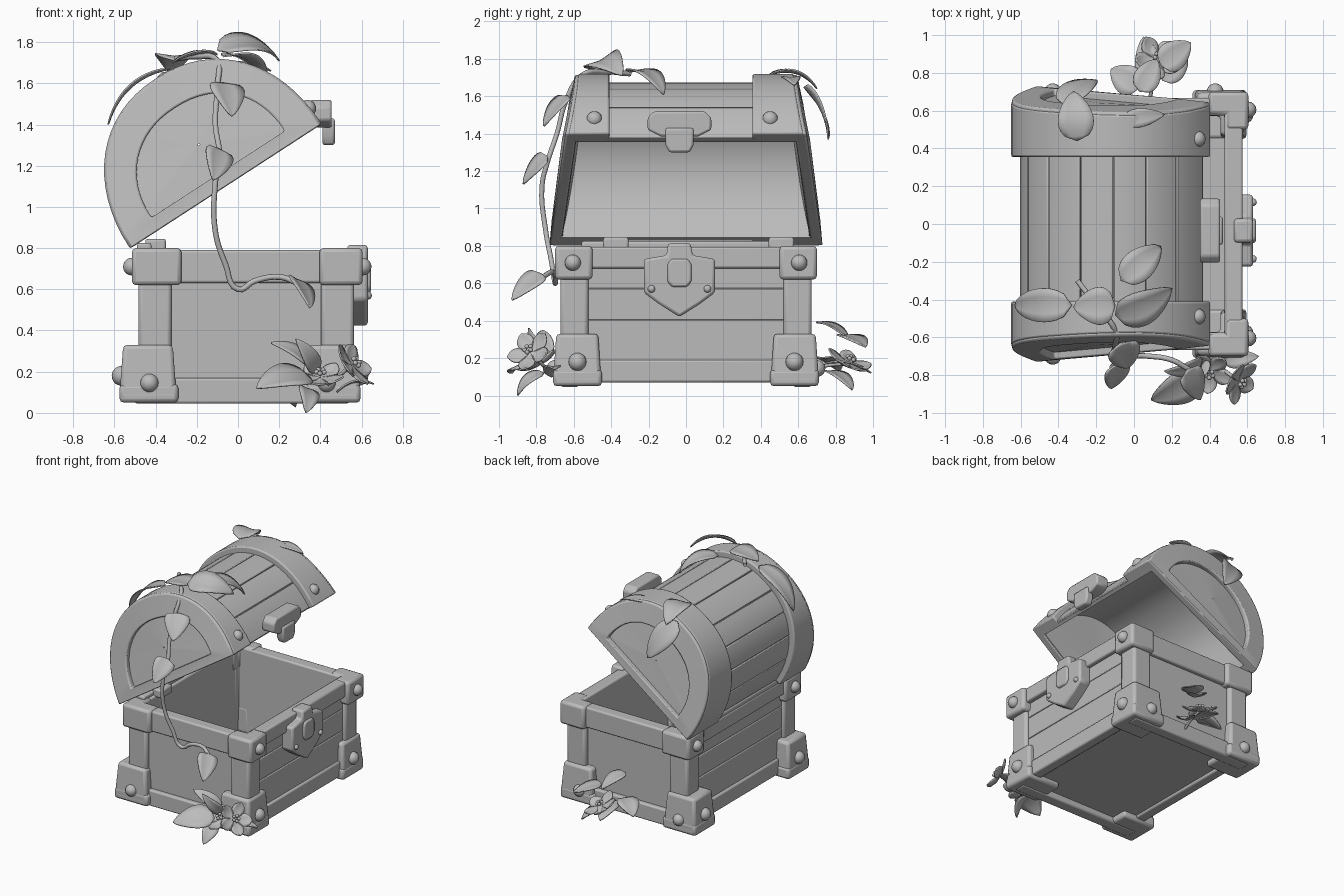
import bpy, bmesh, math
from mathutils import Vector

cube = bpy.data.objects.get("Cube")
if cube:
    bpy.data.objects.remove(cube, do_unlink=True)

grey = bpy.data.materials.new("plain grey")
grey.use_nodes = True
SHADE = (0.5, 0.5, 0.5, 1)
grey.diffuse_color = SHADE
grey.node_tree.nodes["Principled BSDF"].inputs["Base Color"].default_value = SHADE


def finish(name, bm, bevel=0.0, thick=0.0, angle=35):
    bmesh.ops.recalc_face_normals(bm, faces=bm.faces)
    mesh = bpy.data.meshes.new(name)
    bm.to_mesh(mesh)
    bm.free()
    mesh.materials.append(grey)
    ob = bpy.data.objects.new(name, mesh)
    bpy.context.collection.objects.link(ob)
    bpy.ops.object.select_all(action='DESELECT')
    ob.select_set(True)
    bpy.context.view_layer.objects.active = ob
    bpy.ops.object.shade_smooth_by_angle(angle=math.radians(angle))
    if thick:
        mod = ob.modifiers.new("thickness", 'SOLIDIFY')
        mod.thickness, mod.offset = thick, 0
    if bevel:
        mod = ob.modifiers.new("soft edges", 'BEVEL')
        mod.width, mod.segments = bevel, 2
    return ob


def prism(name, pts, axis, a, b, bevel=0.012, top=1.0):
    """Extrude a 2D outline along x or z; top scales the far end."""
    bm = bmesh.new()
    centre = Vector((sum(p[0] for p in pts), sum(p[1] for p in pts))) / len(pts)
    rows = []
    for h, s in ((a, 1), (b, top)):
        flat = [centre + (Vector(p) - centre) * s for p in pts]
        rows.append([bm.verts.new((h, p.x, p.y) if axis == 'x' else (p.x, p.y, h)) for p in flat])
    for row in rows:
        bm.faces.new(row)
    for i in range(len(pts)):
        j = (i + 1) % len(pts)
        bm.faces.new((rows[0][i], rows[0][j], rows[1][j], rows[1][i]))
    return finish(name, bm, bevel)


def box(name, x0, x1, y0, y1, z0, z1, bevel=0.012):
    return prism(name, [(x0, y0), (x1, y0), (x1, y1), (x0, y1)], 'z', z0, z1, bevel)


def ball(name, centre, radius):
    bm = bmesh.new()
    bmesh.ops.create_uvsphere(bm, u_segments=16, v_segments=10, radius=radius)
    bmesh.ops.translate(bm, verts=bm.verts, vec=centre)
    return finish(name, bm, angle=80)


# Chest body: floor, linings, boards and rails
CX = 0.04
box("floor", -0.46, 0.54, -0.63, 0.63, 0.09, 0.13, 0)
for s, side in ((-1, "back"), (1, "front")):
    xa, xb = sorted((CX + s * 0.44, CX + s * 0.46))
    box(side + "_lining", xa, xb, -0.6, 0.6, 0.1, 0.76, 0)
    for z0, z1 in ((0.12, 0.4), (0.403, 0.57), (0.573, 0.72)):
        xa, xb = sorted((CX + s * 0.455, CX + s * 0.5))
        box(side + "_board", xa, xb, -0.62, 0.62, z0, z1, 0.006)
    xa, xb = sorted((CX + s * 0.44, CX + s * 0.535))
    box(side + "_top_rail", xa, xb, -0.6, 0.6, 0.68, 0.795)
    xa, xb = sorted((CX + s * 0.44, CX + s * 0.52))
    box(side + "_bottom_rail", xa, xb, -0.6, 0.6, 0.07, 0.19)
for s, side in ((-1, "right"), (1, "left")):
    ya, yb = sorted((s * 0.575, s * 0.635))
    box(side + "_wall", -0.44, 0.52, ya, yb, 0.1, 0.72)
    ya, yb = sorted((s * 0.575, s * 0.668))
    box(side + "_top_rail", -0.46, 0.54, ya, yb, 0.63, 0.79)
    box(side + "_bottom_rail", -0.5, 0.54, ya, yb, 0.045, 0.17)


# Corner posts and brackets, with round nails
def corner(name, sx, sy, cx, hx, hy, run_x, run_y, wall, z0, z1, top=1.0):
    outline = [(0, 0), (run_x, 0), (run_x, wall), (wall, wall), (wall, run_y), (0, run_y)]
    prism(name, [(cx + sx * (hx - u), sy * (hy - v)) for u, v in outline],
          'z', z0, z1, 0.02, top)


for sx in (-1, 1):
    for sy in (-1, 1):
        corner("corner_post", sx, sy, CX, 0.523, 0.672, 0.16, 0.15, 0.085, 0.2, 0.68)
        corner("top_bracket", sx, sy, 0.045, 0.56, 0.7, 0.24 if sx < 0 else 0.21, 0.2,
               0.12, 0.62, 0.8)
        xa, xb = sorted((0.01 + sx * 0.585, 0.01 + sx * 0.3))
        ya, yb = sorted((sy * 0.71, sy * 0.45))
        box("foot_pad", xa, xb, ya, yb, 0.05, 0.14, 0.02)
        corner("foot_bracket", sx, sy, 0.01, 0.587, 0.712, 0.28, 0.26, 0.14, 0.06, 0.33, 0.86)
        ball("top_nail", (0.045 + sx * 0.56, sy * 0.605, 0.71), 0.043)
        ball("foot_nail", (0.01 + sx * 0.575, sy * 0.58, 0.18), 0.048)
        ball("foot_side_nail", (sx * 0.43, sy * 0.7, 0.145), 0.045)

# Lid, built in a tilted frame: u along the opening, v away from it
TILT = math.radians(33)


def place(u, v, y):
    if abs(y) > 0.45:                      # the ends lean inward
        y -= math.copysign(0.18 * v + 0.065 * u ** 3, y)
    return Vector((-0.52 + u * math.cos(TILT) - v * math.sin(TILT), y,
                   0.8 + u * math.sin(TILT) + v * math.cos(TILT)))


def arc(inset, t0=0.0, t1=1.0, n=32):
    pts = []
    for i in range(n + 1):
        a = math.pi * (t0 + (t1 - t0) * i / n)
        c, s = math.cos(a), max(math.sin(a), 0)
        pts.append((0.55 - (0.555 - inset) * math.copysign(abs(c) ** 0.92, c),
                    (0.625 - inset) * s ** 0.92))
    return pts[::-1]


def scaled(pts, along, up, lift):
    return [(0.55 + (u - 0.55) * along, lift + v * up) for u, v in pts]


def shell(name, outer, inner, y0, y1, closed=False, bevel=0.01):
    """Solid between two outlines, from y0 to y1."""
    bm = bmesh.new()
    rings = [[bm.verts.new(place(u, v, y)) for u, v in loop]
             for loop, y in ((outer, y0), (outer, y1), (inner, y1), (inner, y0))]
    n = len(outer)
    for i in range(n if closed else n - 1):
        j = (i + 1) % n
        for a in range(4):
            b = (a + 1) % 4
            bm.faces.new((rings[a][i], rings[a][j], rings[b][j], rings[b][i]))
    if not closed:
        for i in (0, n - 1):
            bm.faces.new([r[i] for r in rings])
    return finish(name, bm, bevel)


PLANKS = 9
for k in range(PLANKS):
    t0, t1 = (k + 0.015) / PLANKS, (k + 0.985) / PLANKS
    shell("lid_plank", arc(0.045, t0, t1, 6), arc(0.085, t0, t1, 6), -0.44, 0.44, bevel=0.006)
shell("lid_lining", arc(0.06), arc(0.085), -0.67, 0.67, bevel=0)
whole = arc(0.004)
for s, side, inner_y in ((-1, "right", 0.41), (1, "left", 0.355)):
    shell(side + "_lid_band", arc(0), arc(0.085), s * inner_y, s * 0.715)
    shell(side + "_lid_end_rim", whole, scaled(whole, 0.7, 0.62, 0.07),
          s * 0.67, s * 0.73, True)
    shell(side + "_lid_end_panel", scaled(whole, 0.95, 0.95, 0.01),
          scaled(whole, 0.01, 0.01, 0.24), s * 0.665, s * 0.695, True, 0)
    u, v = arc(0.012, 0.955, 0.955, 1)[0]
    ball("lid_nail", place(u, v, s * 0.45) + Vector((0, 0.0 if s > 0 else -0.04, 0)), 0.042)
    hinge_y = 0.51 if s > 0 else -0.375
    box(side + "_hinge", -0.45, -0.35, hinge_y - 0.068, hinge_y + 0.068, 0.78, 0.845)
box("hinge_rail", -0.49, -0.42, -0.56, 0.56, 0.77, 0.825)

# Lid latch and lock plate
MID = -0.035


def mirrored(half):
    return [(MID + y, z) for y, z in half] + [(MID - y, z) for y, z in reversed(half)]


prism("lid_latch", mirrored([(0.1, 1.385), (0.17, 1.42), (0.17, 1.485), (0.135, 1.52)]),
      'x', 0.35, 0.455, 0.012)
prism("latch_hasp", mirrored([(0.055, 1.3), (0.075, 1.34), (0.075, 1.43)]), 'x', 0.41, 0.47)
shield = [(0.11, 0.49), (0.19, 0.55), (0.19, 0.73), (0.07, 0.75), (0.06, 0.815)]
prism("lock_plate", [(MID, 0.42)] + mirrored(shield), 'x', 0.53, 0.63, 0.015)
prism("lock_boss", mirrored([(0.04, 0.58), (0.065, 0.61), (0.065, 0.7), (0.045, 0.73)]),
      'x', 0.6, 0.645)
for s in (-1, 1):
    ball("lock_rivet", (0.63, MID + s * 0.15, 0.57), 0.02)


# Plants: curved leaves, vine tubes and flowers
def leaf(name, base, tip, width, up, bend=0.03, shape=0.65):
    base, d = Vector(base), Vector(tip) - Vector(base)
    side = d.cross(Vector(up)).normalized()
    n = side.cross(d).normalized()
    bm = bmesh.new()
    bmesh.ops.create_grid(bm, x_segments=12, y_segments=4, size=0.5)
    for vert in bm.verts:
        t, s = min(max(vert.co.x + 0.5, 0), 1), vert.co.y * 2
        half = 0.5 * width * max(math.sin(math.pi * t ** shape), 0.003) ** 0.7
        vert.co = (base + d * t + side * s * half
                   + n * (bend * 4 * t * (1 - t) + 0.15 * abs(s) * half))
    return finish(name, bm, thick=0.008, angle=60)


def tube(name, pts, radius):
    cu = bpy.data.curves.new(name, 'CURVE')
    cu.dimensions, cu.bevel_depth, cu.bevel_resolution = '3D', radius, 2
    cu.resolution_u, cu.use_fill_caps = 5, True
    sp = cu.splines.new('BEZIER')
    sp.bezier_points.add(len(pts) - 1)
    for bp, p in zip(sp.bezier_points, pts):
        bp.co = p
        bp.handle_left_type = bp.handle_right_type = 'AUTO'
    cu.materials.append(grey)
    bpy.context.collection.objects.link(bpy.data.objects.new(name, cu))


def flower(centre, normal, radius):
    c, n = Vector(centre), Vector(normal).normalized()
    a = n.orthogonal().normalized()
    b = n.cross(a)
    for k in range(5):
        w = k * math.tau / 5
        out = a * math.cos(w) + b * math.sin(w)
        leaf("petal", c, c + out * radius + n * 0.03, radius * 0.75, n, -0.015, 1.3)
        ball("stamen", c + out * 0.02 + n * 0.035, 0.012)


tube("vine", [(-0.3, -0.3, 1.72), (-0.2, -0.43, 1.73), (-0.1, -0.56, 1.71), (-0.1, -0.64, 1.58),
              (-0.11, -0.69, 1.4), (-0.09, -0.74, 1.25), (-0.11, -0.77, 1.12),
              (-0.11, -0.75, 0.88), (-0.06, -0.72, 0.72), (0, -0.7, 0.6),
              (0.08, -0.7, 0.64), (0.2, -0.72, 0.66), (0.29, -0.77, 0.63)], 0.014)
OUT, UP = (0.5, -1, 0.4), (0, 0, 1)
leaf("hanging_leaf", (-0.07, -0.63, 1.6), (-0.03, -0.76, 1.44), 0.18, OUT, 0.01, 0.5)
leaf("hanging_leaf", (-0.09, -0.74, 1.28), (-0.12, -0.87, 1.13), 0.15, OUT, 0.01, 0.5)
leaf("hanging_leaf", (0.28, -0.77, 0.65), (0.35, -0.93, 0.51), 0.15, (0.8, -0.6, 0.6), 0.01, 0.5)
leaf("top_leaf", (-0.33, -0.43, 1.67), (-0.63, -0.43, 1.4), 0.18, (-1, 0, 1), 0.06)
leaf("top_leaf", (-0.1, -0.43, 1.74), (-0.32, -0.44, 1.7), 0.2, UP, 0.02)
leaf("top_leaf", (-0.1, -0.48, 1.76), (0.2, -0.34, 1.71), 0.2, (0, -0.5, 1), 0.06)
leaf("top_leaf", (-0.07, -0.3, 1.73), (0.14, -0.12, 1.61), 0.17, UP, 0.05)
leaf("left_top_leaf", (-0.3, 0.44, 1.71), (-0.32, 0.7, 1.64), 0.19, UP, 0.05)
leaf("left_top_leaf", (-0.37, 0.63, 1.65), (-0.2, 0.76, 1.37), 0.18, (0, 1, 0.3), 0.03)
leaf("left_top_leaf", (-0.06, 0.55, 1.69), (0.16, 0.58, 1.66), 0.1, UP, 0.02)

# Right-hand plant by the front corner
leaf("ground_leaf", (0.35, -0.79, 0.17), (0.09, -0.93, 0.12), 0.2, (0.1, -0.5, 0.8))
leaf("ground_leaf", (0.36, -0.72, 0.22), (0.16, -0.78, 0.34), 0.1, (0, -0.6, 0.8))
leaf("ground_leaf", (0.38, -0.72, 0.2), (0.28, -0.84, 0.36), 0.09, (0.2, -1, 0.3))
leaf("ground_leaf", (0.33, -0.76, 0.12), (0.33, -0.9, 0.0), 0.11, OUT)
leaf("ground_leaf", (0.48, -0.72, 0.1), (0.66, -0.7, 0.14), 0.1, UP)
flower((0.55, -0.83, 0.23), (0.7, -0.4, 0.5), 0.125)
flower((0.4, -0.78, 0.17), (0, -0.5, 0.9), 0.12)
tube("stem", [(0.36, -0.66, 0.1), (0.45, -0.75, 0.15), (0.55, -0.83, 0.23)], 0.01)

# Left-hand plant
flower((0.12, 0.87, 0.17), (0.3, 0.4, 0.9), 0.13)
leaf("ground_leaf", (0.03, 0.7, 0.39), (0.12, 0.87, 0.3), 0.14, UP, 0.02)
leaf("ground_leaf", (0.14, 0.84, 0.32), (0.3, 0.96, 0.26), 0.16, UP, 0.01)
leaf("ground_leaf", (0.1, 0.74, 0.17), (0.05, 0.99, 0.12), 0.15, UP, 0.02)
leaf("ground_leaf", (0.03, 0.72, 0.2), (-0.12, 0.82, 0.13), 0.16, UP, 0.02)
leaf("ground_leaf", (0.15, 0.76, 0.13), (0.28, 0.89, 0.03), 0.13, UP, 0.02)
tube("stem", [(0.08, 0.64, 0.12), (0.1, 0.75, 0.16), (0.12, 0.87, 0.17)], 0.01)
